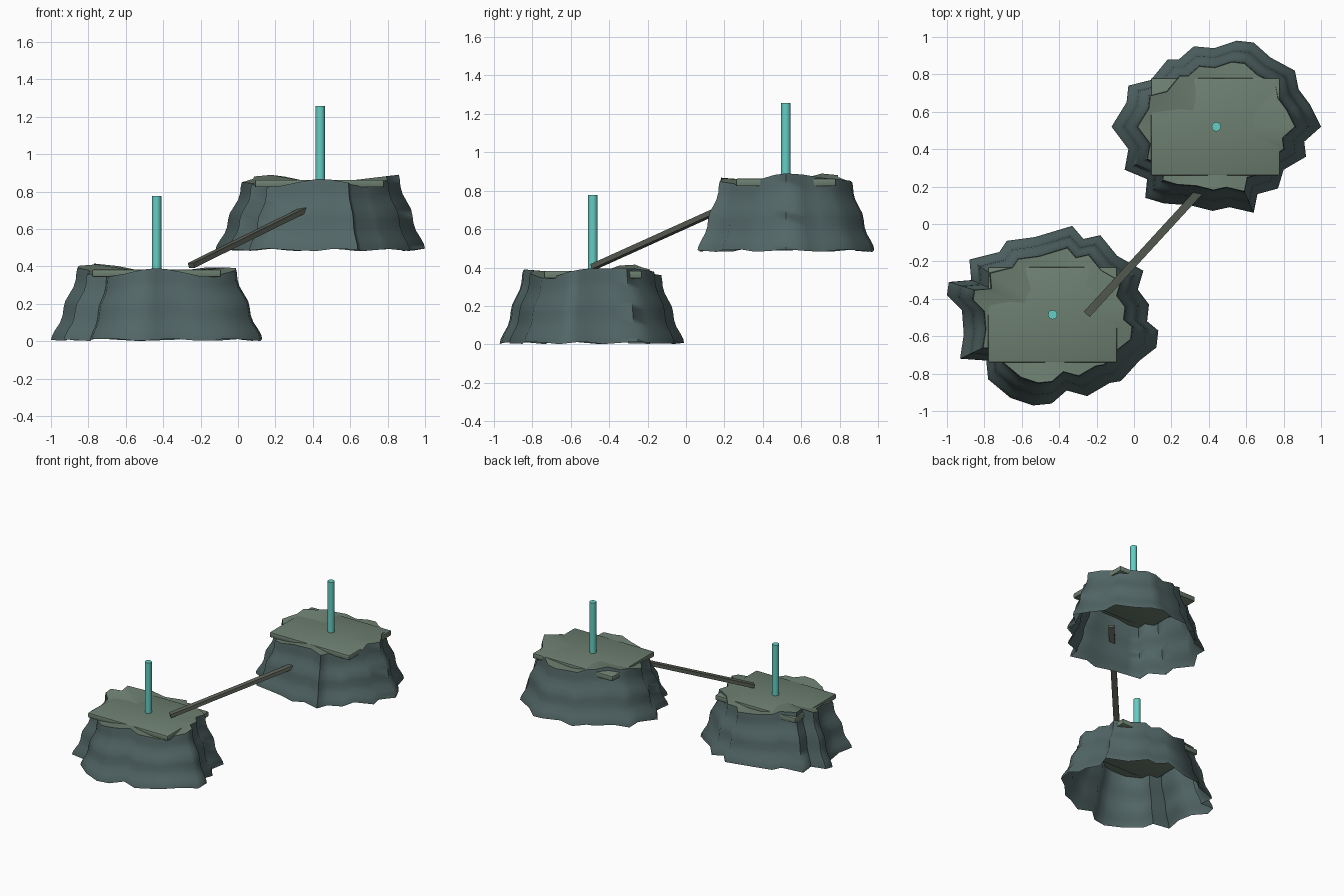
import bpy, bmesh, math
from mathutils import Vector

if "Cube" in bpy.data.objects:
    bpy.data.objects.remove(bpy.data.objects["Cube"])


def material(name, rgb):
    m = bpy.data.materials.new(name)
    m.diffuse_color = (*rgb, 1)
    m.use_nodes = True
    m.node_tree.nodes["Principled BSDF"].inputs["Base Color"].default_value = m.diffuse_color
    return m


SLATE = material("slate_rock", (0.085, 0.132, 0.132))
MOSS = material("moss_green", (0.155, 0.215, 0.165))
TEAL = material("teal", (0.13, 0.61, 0.55))
WOOD = material("weathered_wood", (0.105, 0.120, 0.095))

# Wall profile: (scale of the base outline, share of the height)
PROFILE = [(1.0, 0.0), (0.99, 0.06), (0.96, 0.14), (0.915, 0.24), (0.89, 0.34),
           (0.88, 0.45), (0.865, 0.54), (0.825, 0.64), (0.785, 0.74),
           (0.765, 0.84), (0.76, 0.93), (0.75, 1.0)]


def finish(bm, name, mat, smooth_angle=None):
    me = bpy.data.meshes.new(name)
    bm.to_mesh(me)
    bm.free()
    me.materials.append(mat)
    ob = bpy.data.objects.new(name, me)
    bpy.context.collection.objects.link(ob)
    if smooth_angle is not None:
        bpy.ops.object.select_all(action='DESELECT')
        ob.select_set(True)
        bpy.context.view_layer.objects.active = ob
        bpy.ops.object.shade_smooth_by_angle(angle=math.radians(smooth_angle))
    return ob


def rim_height(keys, deg):
    """Cosine-blended rim height around the mound."""
    deg %= 360
    loop = keys + [(keys[0][0] + 360, keys[0][1])]
    for (a0, h0), (a1, h1) in zip(loop, loop[1:]):
        if a0 <= deg <= a1:
            t = 0.5 - 0.5 * math.cos(math.pi * (deg - a0) / (a1 - a0))
            return h0 + (h1 - h0) * t
    return keys[0][1]


def box(name, centre, size, mat, bevel=0.0, rot=None):
    bm = bmesh.new()
    bmesh.ops.create_cube(bm, size=1)
    bmesh.ops.scale(bm, vec=size, verts=bm.verts)
    if bevel:
        bmesh.ops.bevel(bm, geom=bm.edges[:], offset=bevel, segments=2,
                        affect='EDGES', profile=0.5)
    ob = finish(bm, name, mat, 30)
    ob.location = centre
    if rot:
        ob.rotation_euler = rot
    return ob


def island(prefix, cx, cy, z0, outline, rim, slab_x, slab_y):
    # Rippled rock wall, open underneath
    bm = bmesh.new()
    rings = []
    for s, t in PROFILE:
        ring = []
        for i, (x, y) in enumerate(outline):
            deg = math.degrees(math.atan2(y - cy, x - cx))
            low = 0.008 + 0.007 * math.sin(i * 1.9)
            z = z0 + low + (rim_height(rim, deg) - low) * t
            ring.append(bm.verts.new((cx + (x - cx) * s, cy + (y - cy) * s, z)))
        rings.append(ring)
    n = len(outline)
    for a, b in zip(rings, rings[1:]):
        for i in range(n):
            j = (i + 1) % n
            bm.faces.new((a[i], a[j], b[j], b[i]))
    bmesh.ops.recalc_face_normals(bm, faces=bm.faces)
    top = [v.co.copy() for v in rings[-1]]
    finish(bm, prefix + "_rock_wall", SLATE, 75)

    # Uneven ground fanned from the rim to the middle
    bm = bmesh.new()
    mid = bm.verts.new((cx, cy, z0 + 0.36))
    ring = [bm.verts.new(co) for co in top]
    for i in range(n):
        f = bm.faces.new((mid, ring[i], ring[(i + 1) % n]))
        f.normal_update()
        if f.normal.z < 0:
            f.normal_flip()
    finish(bm, prefix + "_ground", MOSS, 60)

    # Flat platform
    box(prefix + "_platform",
        ((slab_x[0] + slab_x[1]) / 2, (slab_y[0] + slab_y[1]) / 2, z0 + 0.363),
        (slab_x[1] - slab_x[0], slab_y[1] - slab_y[0], 0.04), MOSS, 0.008)

    # Post
    bm = bmesh.new()
    bmesh.ops.create_cone(bm, cap_ends=True, segments=12, radius1=0.025,
                          radius2=0.025, depth=0.415)
    post = finish(bm, prefix + "_post", TEAL, 40)
    post.location = (cx, cy, z0 + 0.5695)


LOW = [(-.33, -.01), (-.27, -.08), (-.18, -.06), (-.09, -.17), (.05, -.25),
       (.02, -.35), (.08, -.43), (.07, -.52), (.13, -.57), (.12, -.66),
       (.03, -.73), (-.07, -.84), (-.13, -.85), (-.25, -.92), (-.36, -.89),
       (-.44, -.96), (-.54, -.97), (-.66, -.93), (-.78, -.83), (-.79, -.73),
       (-.93, -.72), (-.91, -.59), (-.92, -.46), (-1.0, -.38), (-.99, -.31),
       (-.87, -.30), (-.88, -.19), (-.72, -.15), (-.68, -.09), (-.53, -.07)]
HIGH = [(-.12, .52), (-.04, .65), (-.03, .74), (.09, .77), (.18, .88),
        (.24, .88), (.32, .95), (.43, .94), (.55, .98), (.64, .97),
        (.73, .89), (.86, .82), (.88, .72), (.94, .64), (1.0, .52),
        (.91, .44), (.92, .36), (.80, .29), (.77, .19), (.66, .16),
        (.64, .06), (.51, .09), (.42, .07), (.30, .10), (.16, .11),
        (.06, .14), (.07, .24), (-.05, .29), (-.03, .40)]

island("lower", -0.435, -0.485, 0.0, LOW,
       [(0, .395), (35, .395), (90, .355), (148, .415), (190, .37),
        (225, .345), (270, .39), (318, .345)],
       (-0.78, -0.09), (-0.74, -0.23))
island("upper", 0.44, 0.52, 0.48, HIGH,
       [(0, .41), (45, .38), (90, .36), (140, .41), (190, .365),
        (225, .345), (270, .388), (318, .345)],
       (0.09, 0.78), (0.26, 0.78))

# Sloping plank between the islands, its top end buried in the upper rock
a, b = Vector((-0.25, -0.48, 0.405)), Vector((0.42, 0.25, 0.735))
d = b - a
box("plank_bridge", (a + b) / 2, (d.length, 0.042, 0.027), WOOD, 0.0,
    (0, -math.atan2(d.z, d.xy.length), math.atan2(d.y, d.x)))
